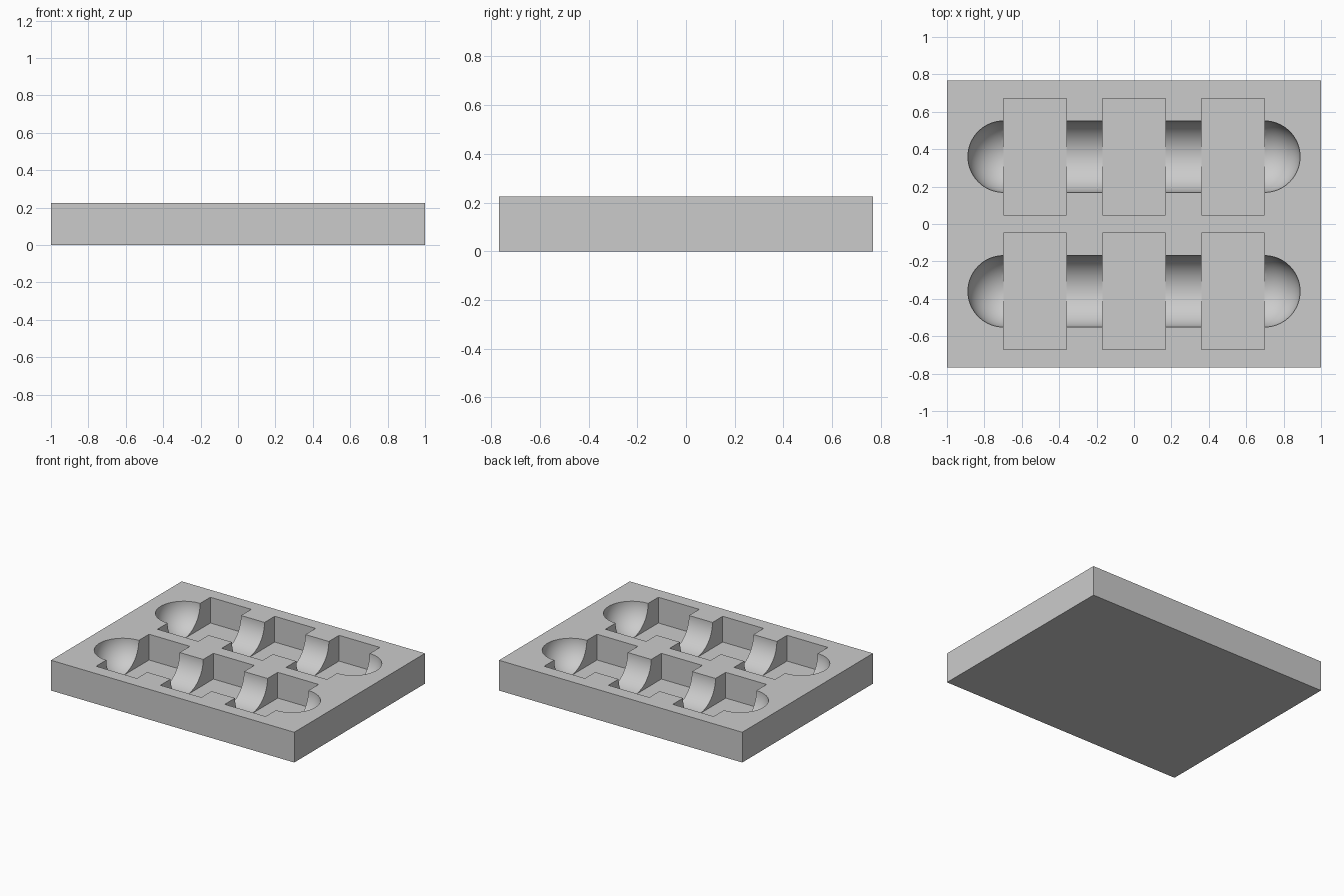
import bpy, bmesh, math
from mathutils import Vector

cube = bpy.data.objects.get("Cube")
if cube:
    bpy.data.objects.remove(cube, do_unlink=True)

WIDTH, DEPTH, HEIGHT = 2.0, 1.535, 0.225
RADIUS, TROUGH_HALF = 0.191, 0.888
ROW_Y, POCKET_STEP = 0.36, 0.529
POCKET_X, POCKET_Y = 0.336, 0.622
POCKET_DEPTH = RADIUS + 0.0005

grey = bpy.data.materials.new("plain grey")
grey.use_nodes = True
colour = (0.6, 0.6, 0.6, 1)
grey.diffuse_color = colour
grey.node_tree.nodes["Principled BSDF"].inputs["Base Color"].default_value = colour


def make_object(name, bm):
    bmesh.ops.recalc_face_normals(bm, faces=bm.faces)
    mesh = bpy.data.meshes.new(name)
    bm.to_mesh(mesh)
    bm.free()
    mesh.materials.append(grey)
    obj = bpy.data.objects.new(name, mesh)
    bpy.context.collection.objects.link(obj)
    return obj


def box(name, size, centre):
    bm = bmesh.new()
    bmesh.ops.create_cube(bm, size=1)
    bmesh.ops.scale(bm, vec=size, verts=bm.verts)
    bmesh.ops.translate(bm, vec=centre, verts=bm.verts)
    return make_object(name, bm)


def capsule(name, centre, steps=20):
    """Round-ended rod lying along x, spun from a half outline."""
    bm = bmesh.new()
    outline = []
    for side in (-1, 1):
        for i in range(steps + 1):
            a = math.pi / 2 * (i if side < 0 else steps - i) / steps
            x = side * (TROUGH_HALF - RADIUS + RADIUS * math.cos(a))
            outline.append(bm.verts.new((x, 0, RADIUS * math.sin(a))))
    edges = [bm.edges.new(pair) for pair in zip(outline, outline[1:])]
    bmesh.ops.spin(bm, geom=outline + edges, cent=(0, 0, 0), axis=(1, 0, 0),
                   angle=math.tau, steps=80, use_duplicate=False)
    bmesh.ops.remove_doubles(bm, verts=bm.verts, dist=0.0001)
    bmesh.ops.translate(bm, vec=Vector(centre), verts=bm.verts)
    return make_object(name, bm)


# Solid tray block
tray = box("tray", (WIDTH, DEPTH, HEIGHT), (0, 0, HEIGHT / 2))

# Two rows: a round-ended trough crossed by three square pockets
cutters = []
for row in (-1, 1):
    y = row * ROW_Y
    cutters.append(capsule("trough_cutter", (0, y, HEIGHT)))
    for column in (-1, 0, 1):
        cutters.append(box("pocket_cutter", (POCKET_X, POCKET_Y, 2 * POCKET_DEPTH),
                           (column * POCKET_STEP, y, HEIGHT)))

# Carve the hollows, then discard the cutters
bpy.ops.object.select_all(action="DESELECT")
tray.select_set(True)
bpy.context.view_layer.objects.active = tray
for cutter in cutters:
    cutter.hide_render = True
    cut = tray.modifiers.new("hollow", "BOOLEAN")
    cut.operation = "DIFFERENCE"
    cut.solver = "EXACT"
    cut.object = cutter
    bpy.ops.object.modifier_apply(modifier=cut.name)
    bpy.data.objects.remove(cutter, do_unlink=True)

bpy.ops.object.shade_smooth_by_angle(angle=math.radians(30))
